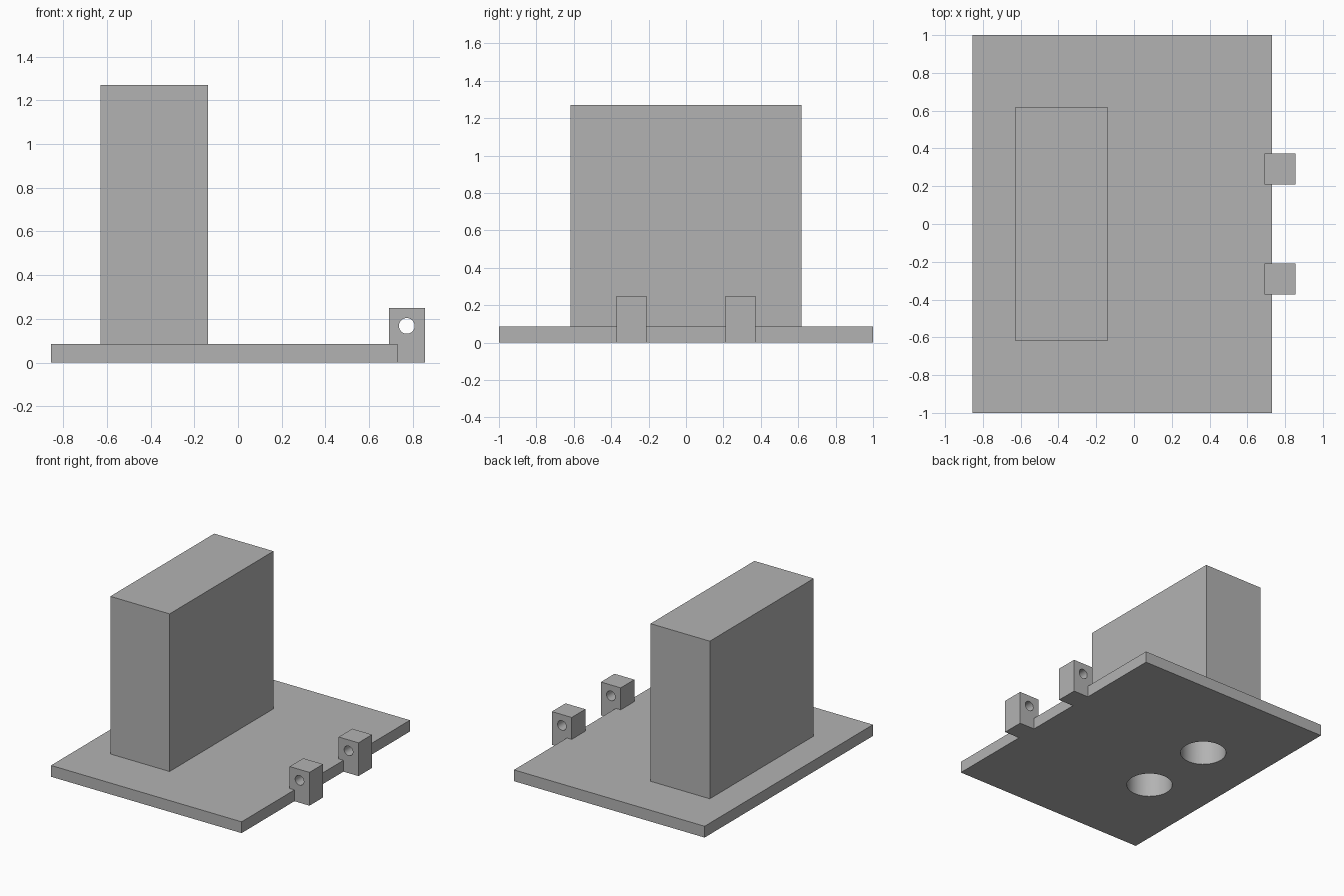
import bpy
import math

if "Cube" in bpy.data.objects:
    bpy.data.objects.remove(bpy.data.objects["Cube"], do_unlink=True)

grey = bpy.data.materials.new("plain grey")
grey.use_nodes = True
colour = (0.45, 0.45, 0.45, 1)
grey.diffuse_color = colour
grey.node_tree.nodes["Principled BSDF"].inputs["Base Color"].default_value = colour


def box(name, low, high):
    """Box spanning two opposite corners."""
    centre = [(a + b) / 2 for a, b in zip(low, high)]
    bpy.ops.mesh.primitive_cube_add(size=1, location=centre)
    part = bpy.context.object
    part.name = name
    part.scale = [b - a for a, b in zip(low, high)]
    bpy.ops.object.transform_apply(location=False, rotation=False, scale=True)
    part.data.materials.append(grey)
    return part


def cutter(name, radius, length, centre, rotation=(0, 0, 0)):
    """Hidden cylinder used to drill a hole."""
    bpy.ops.mesh.primitive_cylinder_add(
        vertices=48, radius=radius, depth=length, location=centre, rotation=rotation)
    tool = bpy.context.object
    tool.name = name
    tool.data.materials.append(grey)
    tool.hide_render = True
    tool.hide_set(True)
    return tool


def drill(part, tool):
    cut = part.modifiers.new("drill", "BOOLEAN")
    cut.operation = "DIFFERENCE"
    cut.solver = "EXACT"
    cut.object = tool


def finish(part):
    """Apply the cuts and smooth only the hole walls."""
    bpy.ops.object.select_all(action="DESELECT")
    part.select_set(True)
    bpy.context.view_layer.objects.active = part
    for cut in list(part.modifiers):
        bpy.ops.object.modifier_apply(modifier=cut.name)
    bpy.ops.object.shade_smooth_by_angle(angle=math.radians(30))


# Base plate and upright block
plate_top = 0.085
base_plate = box("base_plate", (-0.855, -1, 0), (0.73, 1, plate_top))
block = box("upright_block", (-0.63, -0.617, plate_top), (-0.137, 0.617, 1.27))

# Two deep bores from below, through the plate into the block
bore_bottom, bore_top = -0.1, 1.19
for side, sign in (("right", -1), ("left", 1)):
    bore = cutter(side + "_bore_cutter", 0.158, bore_top - bore_bottom,
                  (-0.384, sign * 0.29, (bore_top + bore_bottom) / 2))
    drill(base_plate, bore)
    drill(block, bore)

# Hinge lugs on the plate edge, sharing one pin hole
pin = cutter("pin_hole_cutter", 0.036, 2, (0.772, 0, 0.168), (math.pi / 2, 0, 0))
lugs = [box("back_hinge_lug", (0.69, 0.21, 0), (0.855, 0.372, 0.25)),
        box("front_hinge_lug", (0.69, -0.372, 0), (0.855, -0.21, 0.25))]
for lug in lugs:
    drill(lug, pin)

for part in [base_plate, block] + lugs:
    finish(part)
